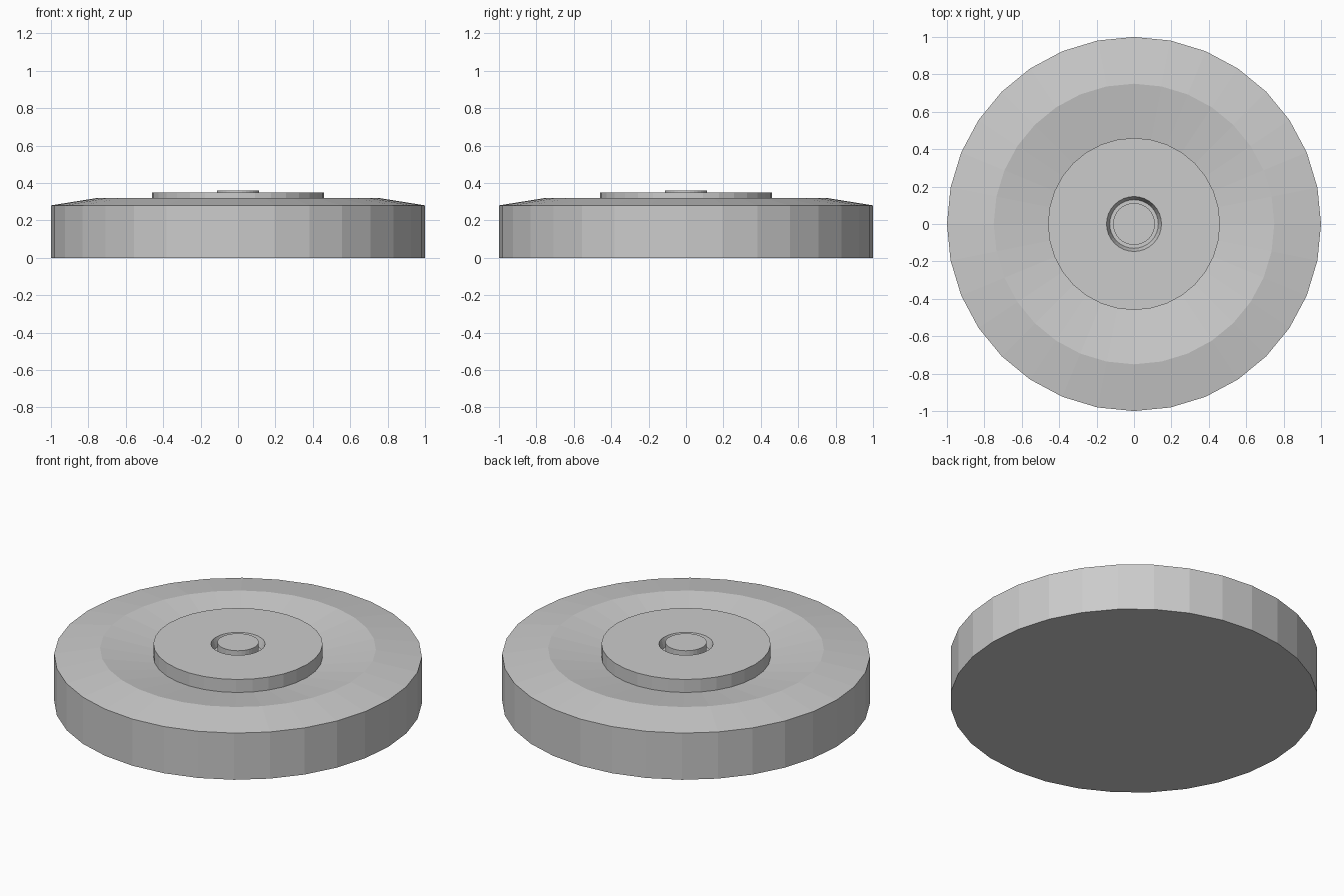
import bpy, bmesh
from math import cos, sin, pi

if "Cube" in bpy.data.objects:
    bpy.data.objects.remove(bpy.data.objects["Cube"])

SIDES = 32


def lathe(name, profile):
    """Spin an (r, z) profile around z; open ends are closed with flat caps."""
    bm = bmesh.new()
    rings = [[bm.verts.new((r * cos(2 * pi * i / SIDES), r * sin(2 * pi * i / SIDES), z))
              for i in range(SIDES)] for r, z in profile]
    for a, b in zip(rings, rings[1:]):
        for i in range(SIDES):
            j = (i + 1) % SIDES
            bm.faces.new((a[i], a[j], b[j], b[i]))
    bm.faces.new(rings[0][::-1])
    bm.faces.new(rings[-1])
    bmesh.ops.recalc_face_normals(bm, faces=bm.faces)
    mesh = bpy.data.meshes.new(name)
    bm.to_mesh(mesh)
    bm.free()
    obj = bpy.data.objects.new(name, mesh)
    bpy.context.collection.objects.link(obj)
    return obj


# Outer body: straight wall, raised crown, dished inner ring
# continuing into the raised hub plate and its tapered centre recess
lathe("wheel_body", [(1.0, 0.0), (1.0, 0.28), (0.75, 0.32), (0.46, 0.272),
                     (0.46, 0.35), (0.147, 0.35), (0.13, 0.30)])

# Centre pin standing in the recess
lathe("centre_pin", [(0.112, 0.30), (0.112, 0.36)])
